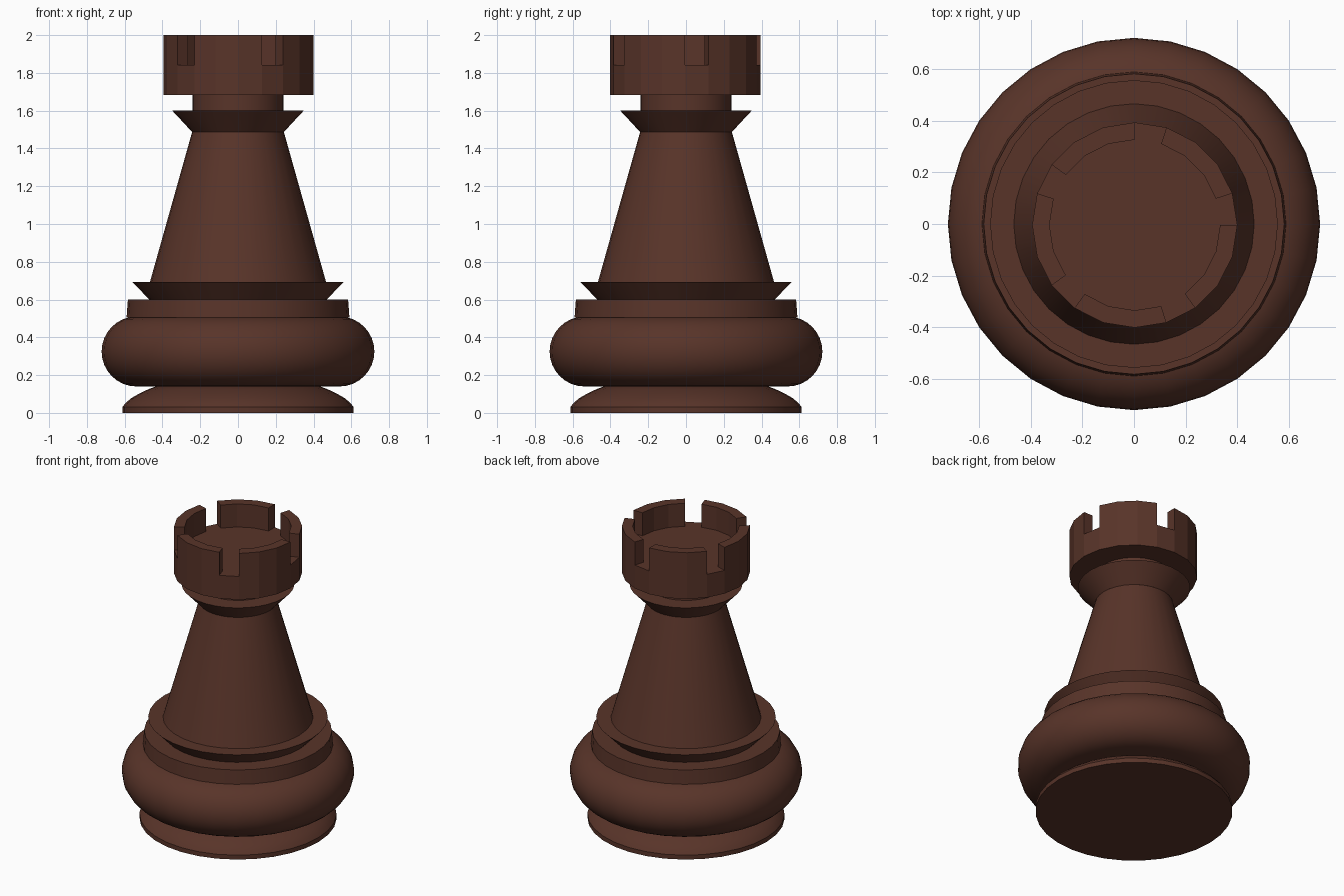
import bpy, bmesh, math

if "Cube" in bpy.data.objects:
    bpy.data.objects.remove(bpy.data.objects["Cube"])

wood = bpy.data.materials.new("dark brown wood")
wood.diffuse_color = (0.098, 0.034, 0.022, 1)
wood.use_nodes = True
wood.node_tree.nodes["Principled BSDF"].inputs["Base Color"].default_value = wood.diffuse_color


def finish(name, bm, smooth):
    bmesh.ops.remove_doubles(bm, verts=bm.verts, dist=1e-5)
    bmesh.ops.recalc_face_normals(bm, faces=bm.faces)
    me = bpy.data.meshes.new(name)
    bm.to_mesh(me)
    bm.free()
    me.materials.append(wood)
    ob = bpy.data.objects.new(name, me)
    bpy.context.collection.objects.link(ob)
    if smooth:
        bpy.ops.object.select_all(action='DESELECT')
        ob.select_set(True)
        bpy.context.view_layer.objects.active = ob
        bpy.ops.object.shade_smooth_by_angle(angle=math.radians(35))
    return ob


def lathe(name, profile, n=32, smooth=True):
    """Closed solid of revolution from (radius, z) points, bottom to top."""
    bm = bmesh.new()
    rings = [[bm.verts.new((r * math.cos(2 * math.pi * i / n),
                            r * math.sin(2 * math.pi * i / n), z))
              for i in range(n)] for r, z in profile]
    for a, b in zip(rings, rings[1:]):
        for i in range(n):
            j = (i + 1) % n
            bm.faces.new((a[i], a[j], b[j], b[i]))
    bm.faces.new(rings[0])
    bm.faces.new(rings[-1])
    return finish(name, bm, smooth)


# Foot and rounded bulge
lathe("foot", [(0.612, 0), (0.612, 0.03), (0.595, 0.053), (0.565, 0.078),
               (0.52, 0.104), (0.475, 0.125), (0.43, 0.142)])
arc = [math.radians(-90 + 180 * k / 16) for k in range(17)]
lathe("bulge", [(0.538 + 0.184 * math.cos(a), 0.325 + 0.185 * math.sin(a)) for a in arc])

# Step, flared collars, tapered body and neck
lathe("step", [(0.59, 0.505), (0.583, 0.60)])
lathe("lower_collar", [(0.465, 0.595), (0.558, 0.692)])
lathe("body", [(0.467, 0.69), (0.242, 1.49)])
lathe("upper_collar", [(0.243, 1.487), (0.315, 1.565), (0.35, 1.602)])
lathe("neck", [(0.24, 1.60), (0.24, 1.69)])

# Turret head: 20 sides, wall raised except in every fourth segment
N, R_OUT, R_IN = 20, 0.398, 0.331
Z_LOW, Z_FLOOR, Z_TOP = 1.683, 1.842, 2.0
CX, CY = 0.003, -0.004
bm = bmesh.new()


def pt(i, r, z):
    a = 2 * math.pi * i / N
    return bm.verts.new((CX + r * math.cos(a), CY + r * math.sin(a), z))


def face(*pts):
    bm.faces.new([pt(*p) for p in pts])


face(*[(i, R_OUT, Z_LOW) for i in range(N)])
face(*[(i, R_IN, Z_FLOOR) for i in range(N)])
for i in range(N):
    j = i + 1
    gap = i % 4 == 0
    face((i, R_OUT, Z_LOW), (j, R_OUT, Z_LOW), (j, R_OUT, Z_FLOOR), (i, R_OUT, Z_FLOOR))
    top = Z_FLOOR if gap else Z_TOP
    face((i, R_OUT, top), (j, R_OUT, top), (j, R_IN, top), (i, R_IN, top))
    if gap:
        for k in (i, j):    # notch cheeks
            face((k, R_OUT, Z_FLOOR), (k, R_OUT, Z_TOP), (k, R_IN, Z_TOP), (k, R_IN, Z_FLOOR))
    else:
        for r in (R_OUT, R_IN):
            face((i, r, Z_FLOOR), (j, r, Z_FLOOR), (j, r, Z_TOP), (i, r, Z_TOP))
finish("turret_head", bm, False)
